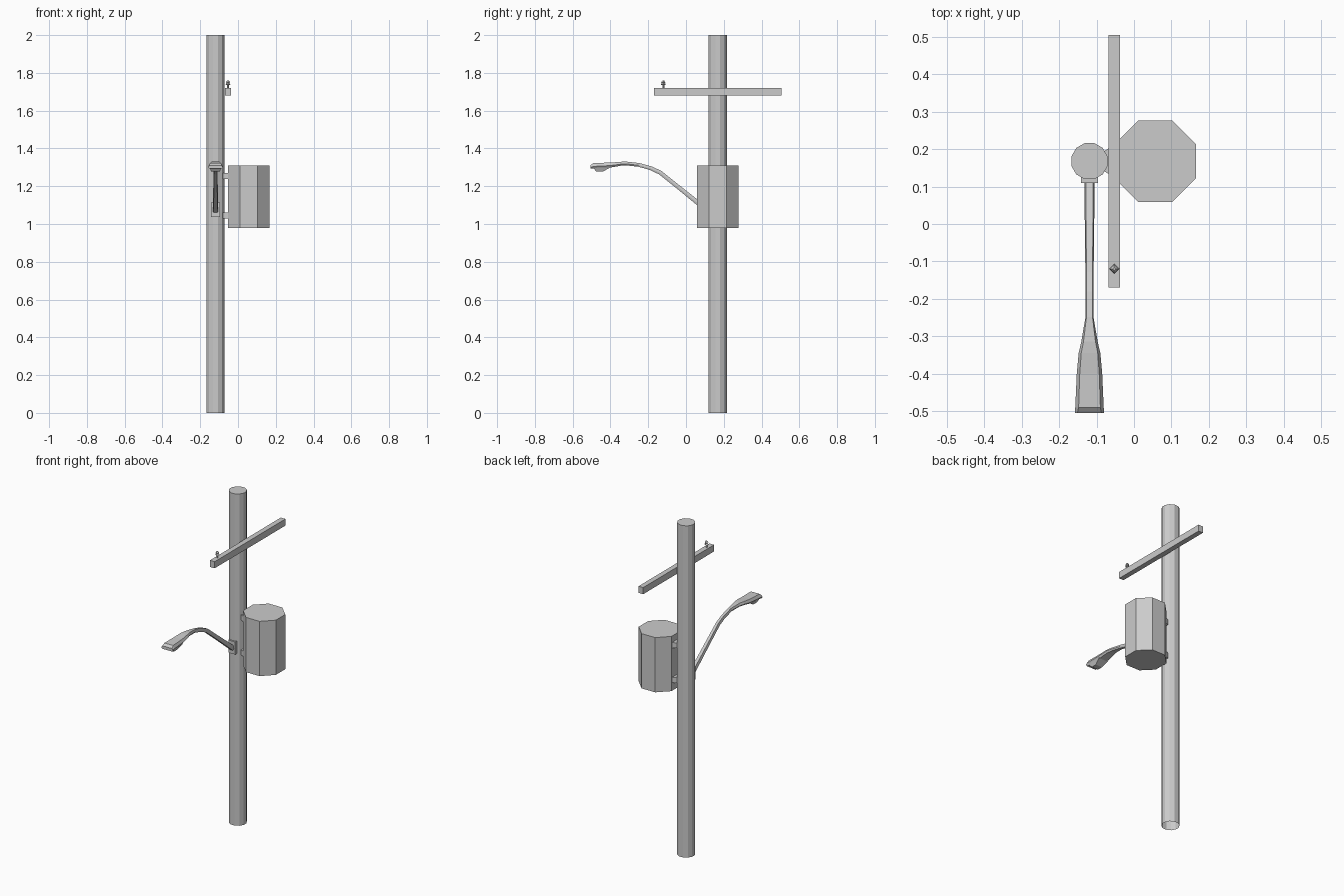
import bpy, bmesh, math
from mathutils import Vector

cube = bpy.data.objects.get("Cube")
if cube:
    bpy.data.objects.remove(cube, do_unlink=True)

# Single plain grey
grey = bpy.data.materials.new("plain_grey")
grey.use_nodes = True
grey.diffuse_color = (0.6, 0.6, 0.6, 1)
grey.node_tree.nodes["Principled BSDF"].inputs["Base Color"].default_value = (0.6, 0.6, 0.6, 1)


def loft(name, rings, cap_start=True, cap_end=True):
    """Skin a list of equal-length point rings into one object."""
    bm = bmesh.new()
    loops = [[bm.verts.new(p) for p in ring] for ring in rings]
    n = len(loops[0])
    for a, b in zip(loops, loops[1:]):
        for i in range(n):
            j = (i + 1) % n
            bm.faces.new((a[i], a[j], b[j], b[i]))
    if cap_start:
        bm.faces.new(loops[0][::-1])
    if cap_end:
        bm.faces.new(loops[-1])
    if cap_start and cap_end:
        bmesh.ops.recalc_face_normals(bm, faces=bm.faces[:])
    mesh = bpy.data.meshes.new(name)
    bm.to_mesh(mesh)
    bm.free()
    mesh.materials.append(grey)
    obj = bpy.data.objects.new(name, mesh)
    bpy.context.collection.objects.link(obj)
    return obj


def turned(name, x, y, profile, sides, offset, **caps):
    """Prism or turned shape about a vertical axis; profile is (radius, z)."""
    angles = [math.tau * (i + offset) / sides for i in range(sides)]
    return loft(name, [[(x + r * math.cos(a), y + r * math.sin(a), z) for a in angles]
                       for r, z in profile], **caps)


def box(name, x0, x1, y0, y1, z0, z1):
    return loft(name, [[(x0, y0, z), (x1, y0, z), (x1, y1, z), (x0, y1, z)] for z in (z0, z1)])


POLE_X, POLE_Y = -0.119, 0.168

# Pole, open underneath
turned("pole", POLE_X, POLE_Y, [(0.05, 0), (0.05, 2)], 12, 0.5, cap_start=False)

# Crossarm with a small four-sided insulator
box("crossarm", -0.068, -0.037, -0.17, 0.505, 1.68, 1.72)
turned("insulator", -0.053, -0.12,
       [(0.005, 1.715), (0.005, 1.735), (0.014, 1.738), (0.008, 1.747),
        (0.012, 1.75), (0.004, 1.76)], 4, 0)

# Octagonal transformer tank and its two flared brackets
turned("transformer_tank", 0.057, POLE_Y,
       [(0.118, 0.98), (0.118, 1.31)], 8, 0.5)
for label, z in (("lower", 1.045), ("upper", 1.255)):
    rings = [[(x, POLE_Y + sy * w, z + sz * 0.016)
              for sy, sz in ((-1, -1), (1, -1), (1, 1), (-1, 1))]
             for x, w in ((-0.082, 0.025), (-0.07, 0.033), (-0.048, 0.04))]
    loft(label + "_bracket", rings)

# Lamp mounting plate
box("lamp_plate", POLE_X - 0.023, POLE_X + 0.023, 0.11, 0.128, 1.037, 1.113)


def section(y, z, half_width, top_width, height, lean):
    """Six-sided section, leaned so it stays square to the arm."""
    up = Vector((0, math.sin(lean), math.cos(lean)))
    centre = Vector((POLE_X, y, z))
    outline = ((-top_width, 0.5), (-half_width, -0.1), (-top_width, -0.5),
               (top_width, -0.5), (half_width, -0.1), (top_width, 0.5))
    return [centre + Vector((x, 0, 0)) + up * h * height for x, h in outline]


# Curved arm widening into the lamp housing
loft("lamp_arm", [
    section(0.115, 1.07, 0.014, 0.01, 0.026, 0.7),
    section(-0.04, 1.195, 0.012, 0.009, 0.022, 0.7),
    section(-0.135, 1.271, 0.011, 0.008, 0.022, 0.62),
    section(-0.185, 1.295, 0.011, 0.008, 0.021, 0.4),
    section(-0.25, 1.313, 0.011, 0.008, 0.02, 0.2),
    section(-0.315, 1.32, 0.022, 0.016, 0.02, 0.05),
    section(-0.345, 1.319, 0.029, 0.022, 0.021, 0),
    section(-0.40, 1.312, 0.034, 0.026, 0.026, 0),
    section(-0.49, 1.308, 0.038, 0.029, 0.03, 0),
    section(-0.505, 1.302, 0.039, 0.032, 0.018, 0),
])

# Tapered lens under the housing
loft("lamp_lens", [
    [(POLE_X + sx * w, y, z) for sx, y in ((-1, y0), (1, y0), (1, y1), (-1, y1))]
    for w, y0, y1, z in ((0.022, -0.475, -0.44, 1.277), (0.032, -0.493, -0.40, 1.3))])
